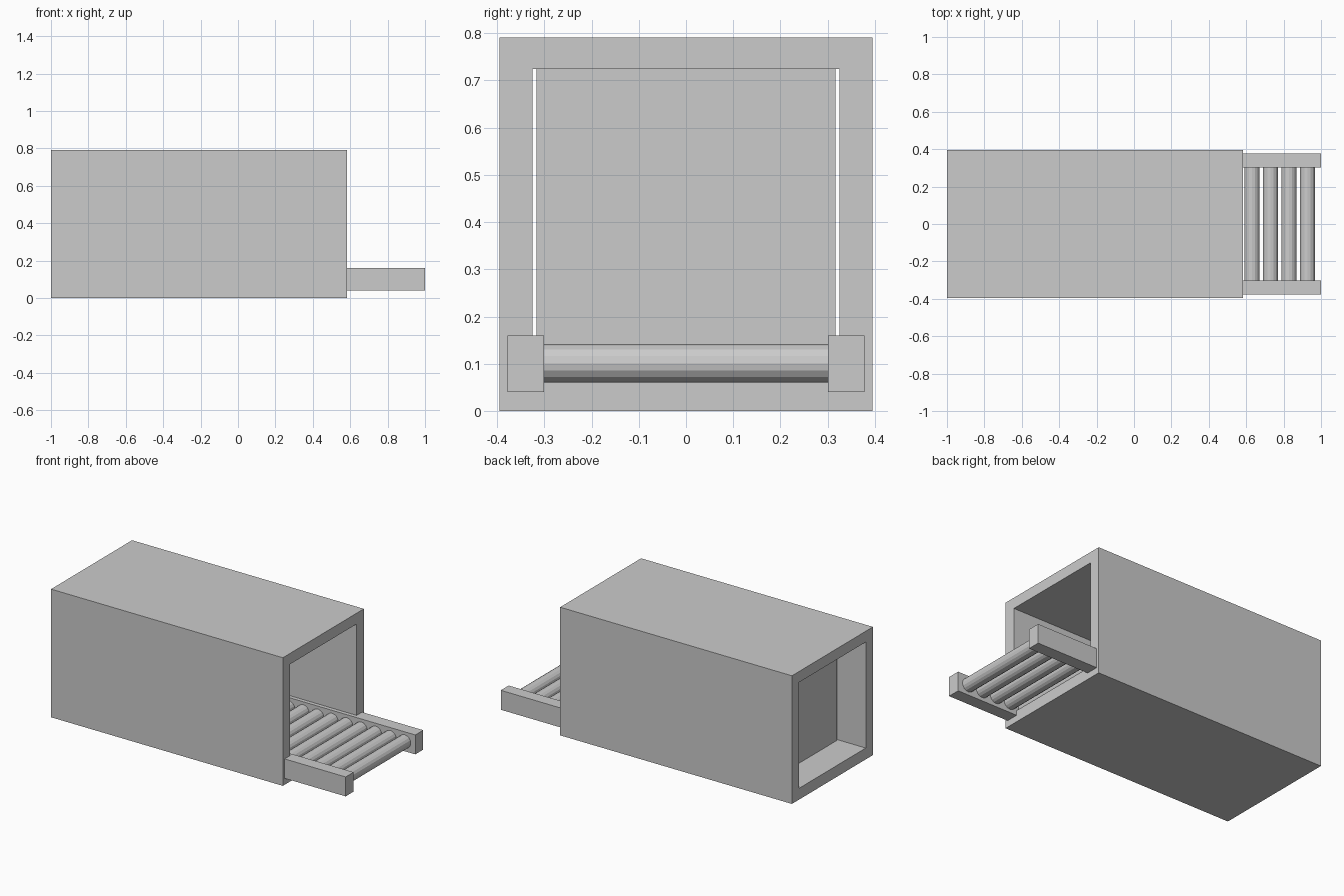
import bpy, bmesh, math
from mathutils import Matrix, Vector

if "Cube" in bpy.data.objects:
    bpy.data.objects.remove(bpy.data.objects["Cube"])


def finish(name, bm):
    bmesh.ops.recalc_face_normals(bm, faces=bm.faces)
    mesh = bpy.data.meshes.new(name)
    bm.to_mesh(mesh)
    bm.free()
    obj = bpy.data.objects.new(name, mesh)
    bpy.context.collection.objects.link(obj)
    return obj


def box(name, lo, hi):
    lo, hi = Vector(lo), Vector(hi)
    bm = bmesh.new()
    bmesh.ops.create_cube(bm, size=1, matrix=Matrix.Translation((lo + hi) / 2)
                          @ Matrix.Diagonal((*(hi - lo), 1)))
    return finish(name, bm)


def rect(half_y, z0, z1):
    return [(-half_y, z0), (half_y, z0), (half_y, z1), (-half_y, z1)]


X0, X1 = -1.0, 0.583

# Tunnel housing: a hollow rectangular tube open at both ends
bm = bmesh.new()
outer, inner = rect(0.395, 0.0, 0.791), rect(0.325, 0.07, 0.724)
rings = [[bm.verts.new((x, y, z)) for y, z in prof]
         for x in (X0, X1) for prof in (outer, inner)]
o0, i0, o1, i1 = rings
for i in range(4):
    j = (i + 1) % 4
    for a, b in ((o0, o1), (o1, i1), (i1, i0), (i0, o0)):
        bm.faces.new((a[i], a[j], b[j], b[i]))
finish("tunnel_housing", bm)

# Hanging curtain near the rear opening
box("tunnel_curtain", (-0.81, -0.317, 0.07), (-0.79, 0.317, 0.724))

# Conveyor side rails
for side, y in (("left", -0.3395), ("right", 0.3395)):
    box(side + "_conveyor_rail", (-0.52, y - 0.0385, 0.04), (1.0, y + 0.0385, 0.16))

# Conveyor rollers, counted inwards from the outer end
for i in range(15):
    bm = bmesh.new()
    bmesh.ops.create_cone(
        bm, cap_ends=True, segments=16, radius1=0.041, radius2=0.041, depth=0.61,
        matrix=Matrix.Translation((0.928 - 0.099 * i, 0, 0.101))
        @ Matrix.Rotation(math.pi / 2, 4, 'X'))
    finish(f"conveyor_roller_{i + 1}", bm)
